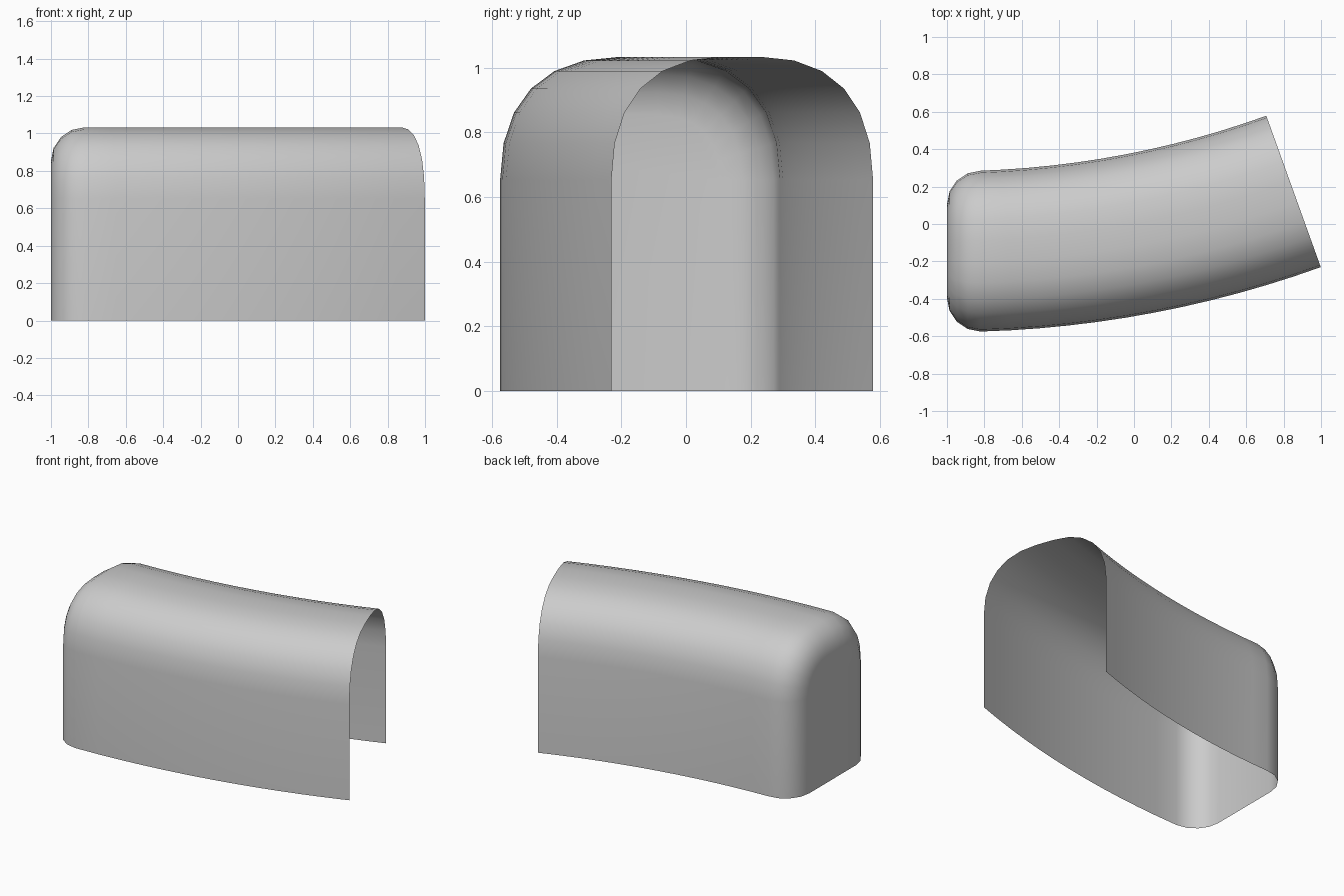
import bpy, bmesh, math
from mathutils import Vector

if "Cube" in bpy.data.objects:
    bpy.data.objects.remove(bpy.data.objects["Cube"])

HALF, TOP, FLAT = 0.43, 1.033, 0.06      # half width, height, half of the flat roof
RY, RZ = HALF - FLAT, 0.38               # shoulder radii
FILLET = 0.18                            # rounding of the closed end


def arch(inset):
    """Arch profile as (sideways, z) points, pulled inward by inset."""
    k, n = 0.645, 6
    quarter = []
    for i in range(n + 1):
        t = i / n
        s = 1 - t
        a = s**3 + 3*s*s*t + 3*s*t*t*k
        b = 3*s*s*t*k + 3*s*t*t + t**3
        quarter.append((FLAT + (RY - inset) * a, TOP - RZ + (RZ - inset) * b))
    side = [(HALF - inset, 0.0)] + quarter
    return side + [(-y, z) for y, z in reversed(side)]


bm = bmesh.new()
rings = []


def add_ring(x, y, heading, inset=0.0):
    c, s = math.cos(heading), math.sin(heading)
    rings.append([bm.verts.new((x - s * w, y + c * w, z)) for w, z in arch(inset)])


# rounded closed end
start, end = Vector((-1 + FILLET, -0.145)), Vector((0.853, 0.174))
for i in range(5):
    a = math.radians(90) * i / 4
    add_ring(-1 + FILLET * (1 - math.sin(a)), start.y, 0, FILLET * (1 - math.cos(a)))
rings.reverse()

# curved body, swept along an arc to the open end
chord = end - start
mid, half_turn = math.atan2(chord.y, chord.x), math.radians(9)
radius = chord.length / (2 * math.sin(half_turn))
h0 = mid - half_turn
centre = start + radius * Vector((-math.sin(h0), math.cos(h0)))
body = []
first = len(rings)
for i in range(1, 13):
    h = h0 + 2 * half_turn * i / 12
    add_ring(centre.x + radius * math.sin(h), centre.y - radius * math.cos(h), h)

# order runs from the flat end to the open end
fillet = sorted(rings[:first], key=lambda r: r[0].co.x)
rings = fillet + rings[first:]
for r, q in zip(rings, rings[1:]):
    for j in range(len(r) - 1):
        bm.faces.new((r[j], r[j + 1], q[j + 1], q[j]))
bm.faces.new(rings[0])                   # flat end wall
bmesh.ops.recalc_face_normals(bm, faces=bm.faces)
bm.faces.ensure_lookup_table()
if bm.faces[-1].normal.x > 0:
    bmesh.ops.reverse_faces(bm, faces=bm.faces)

mesh = bpy.data.meshes.new("curved_cover")
bm.to_mesh(mesh)
bm.free()
cover = bpy.data.objects.new("curved_cover", mesh)
bpy.context.collection.objects.link(cover)
for p in mesh.polygons:
    p.use_smooth = True
